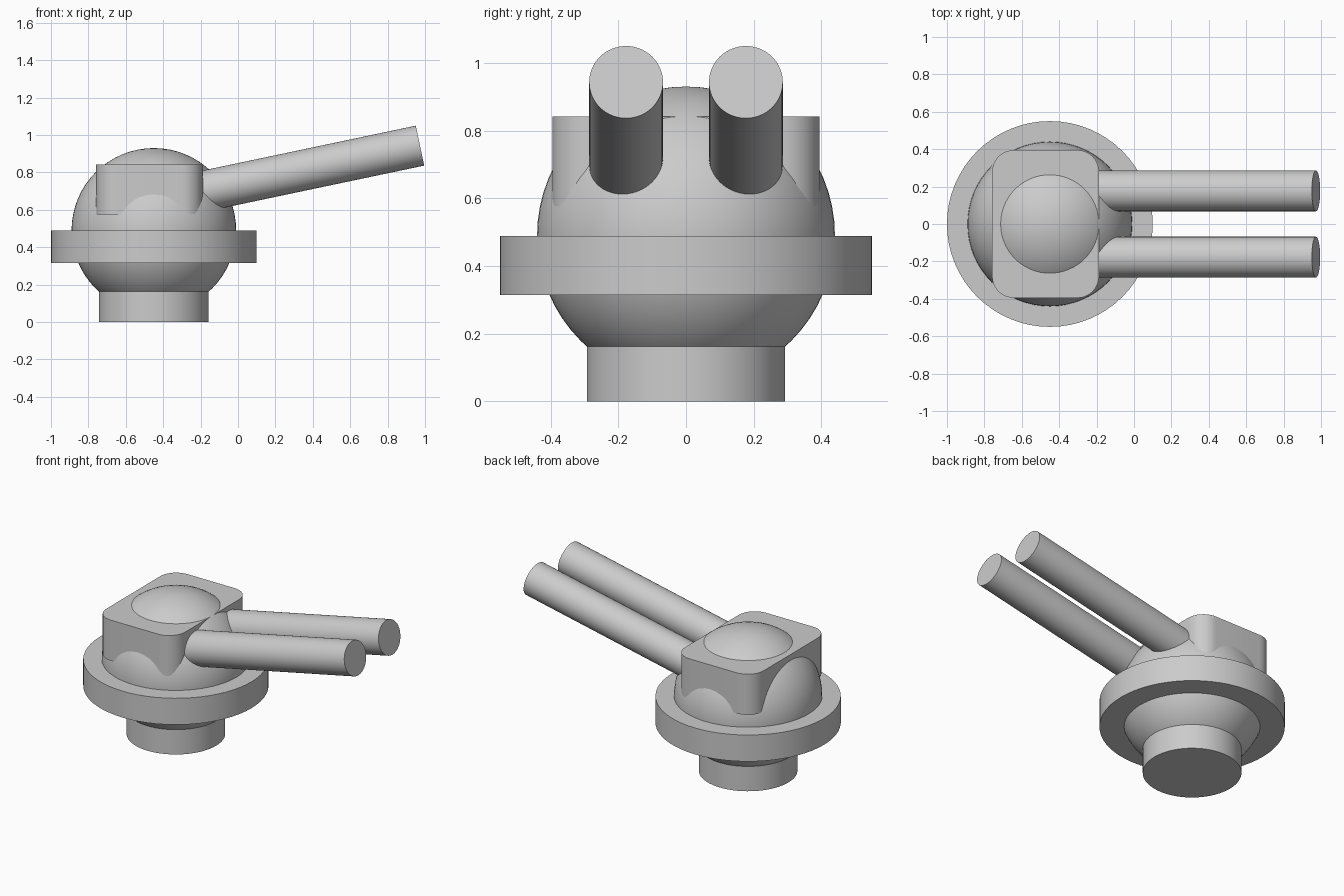
import bpy
import bmesh
import math
from mathutils import Vector

if "Cube" in bpy.data.objects:
    bpy.data.objects.remove(bpy.data.objects["Cube"], do_unlink=True)

CX = -0.45          # turret axis
grey = bpy.data.materials.new("plain_grey")
grey.use_nodes = True
COLOUR = (0.6, 0.6, 0.6, 1)
grey.diffuse_color = COLOUR
grey.node_tree.nodes["Principled BSDF"].inputs["Base Color"].default_value = COLOUR


def finish(name):
    ob = bpy.context.object
    ob.name = ob.data.name = name
    ob.data.materials.append(grey)
    bpy.ops.object.shade_smooth_by_angle(angle=math.radians(30))
    return ob


def rod(name, start, end, radius):
    """Capped cylinder between two points."""
    a, b = Vector(start), Vector(end)
    bpy.ops.mesh.primitive_cylinder_add(
        vertices=64, radius=radius, depth=(b - a).length, location=(a + b) / 2,
        rotation=(b - a).to_track_quat('Z', 'Y').to_euler())
    return finish(name)


# Pedestal and wide ring
rod("base_collar", (CX, 0, 0), (CX, 0, 0.18), 0.293)
rod("turret_ring", (CX, 0, 0.315), (CX, 0, 0.488), 0.55)

# Ball body
bpy.ops.mesh.primitive_uv_sphere_add(segments=64, ring_count=32, radius=0.44,
                                     location=(CX, 0, 0.49))
finish("ball_body")

# Housing block with rounded upright corners
bpy.ops.mesh.primitive_cube_add(size=1, location=(-0.473, 0, 0.709))
block = bpy.context.object
bm = bmesh.new()
bm.from_mesh(block.data)
bmesh.ops.scale(bm, vec=(0.571, 0.79, 0.266), verts=bm.verts)
upright = [e for e in bm.edges
           if abs(e.verts[0].co.z - e.verts[1].co.z) > 0.1]
bmesh.ops.bevel(bm, geom=upright, offset=0.115, segments=10, profile=0.5,
                affect='EDGES')
bm.to_mesh(block.data)
bm.free()
finish("housing_block")

# Twin raised barrels
for side, label in ((1, "left"), (-1, "right")):
    y = side * 0.177
    rod("barrel_" + label, (-0.3, y, 0.675), (0.973, y, 0.943), 0.109)
